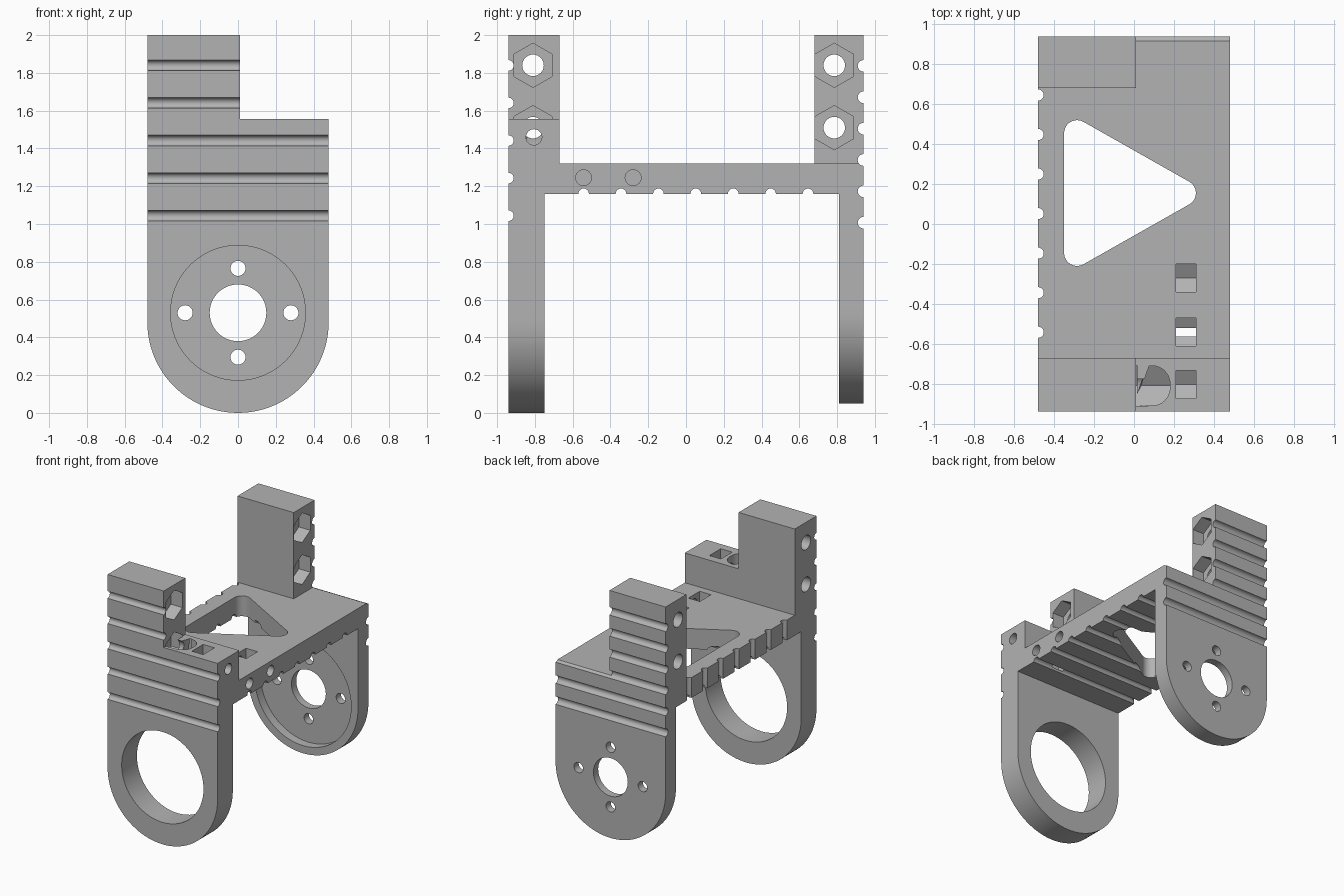
import bpy, bmesh
from math import cos, sin, pi, radians
from mathutils import Vector

if "Cube" in bpy.data.objects:
    bpy.data.objects.remove(bpy.data.objects["Cube"], do_unlink=True)

W = 0.48            # half width
D = 0.94            # half depth
DECK_LO, DECK_HI = 1.16, 1.32
BLOCK_TOP = 1.555
SPLIT = 0.01        # inner side of the towers
HUB = 0.53          # height of the pivot axis
GROOVE = 0.028


def arc(u, v, r, start=0, sweep=360, n=48):
    """Points on an arc; a full turn leaves out the repeated end point."""
    count = n if sweep == 360 else n + 1
    angles = [radians(start + sweep * i / n) for i in range(count)]
    return [(u + r * cos(a), v + r * sin(a)) for a in angles]


def rect(u0, u1, v0, v1):
    return [(u0, v0), (u1, v0), (u1, v1), (u0, v1)]


def prism(name, points, axis, a, b):
    """Extrude a flat outline along X (y, z), Y (x, z) or Z (x, y)."""
    place = {"X": lambda u, v: Vector((a, u, v)),
             "Y": lambda u, v: Vector((u, a, v)),
             "Z": lambda u, v: Vector((u, v, a))}[axis]
    step = {"X": Vector((b - a, 0, 0)), "Y": Vector((0, b - a, 0)),
            "Z": Vector((0, 0, b - a))}[axis]
    bm = bmesh.new()
    face = bm.faces.new([bm.verts.new(place(u, v)) for u, v in points])
    ext = bmesh.ops.extrude_face_region(bm, geom=[face])
    bmesh.ops.translate(bm, vec=step,
                        verts=[g for g in ext["geom"] if isinstance(g, bmesh.types.BMVert)])
    bmesh.ops.recalc_face_normals(bm, faces=bm.faces)
    mesh = bpy.data.meshes.new(name)
    bm.to_mesh(mesh)
    bm.free()
    obj = bpy.data.objects.new(name, mesh)
    bpy.context.scene.collection.objects.link(obj)
    return obj


def combine(target, other, operation):
    """Apply one boolean and discard the second object."""
    mod = target.modifiers.new("boolean", "BOOLEAN")
    mod.operation, mod.solver, mod.object = operation, "EXACT", other
    bpy.context.view_layer.update()
    graph = bpy.context.evaluated_depsgraph_get()
    mesh = bpy.data.meshes.new_from_object(target.evaluated_get(graph))
    target.modifiers.clear()
    target.data = mesh
    bpy.data.objects.remove(other, do_unlink=True)


def cut(points, axis, a, b):
    combine(body, prism("cutter", points, axis, a, b), "DIFFERENCE")


def ear(base, top):
    """Plate outline with a half-round lower end."""
    return arc(0, base + W, W, 180, 180) + [(W, top), (-W, top)]


def nut_slot(c, z, r, top):
    """Nut pocket outline, point down and open at the top."""
    h = r * cos(pi / 6)
    return [(c - h, top), (c - h, z - r / 2), (c, z - r), (c + h, z - r / 2), (c + h, top)]


# Solid body: front ear, back ear, deck, front block and two towers
body = prism("bracket_body", ear(0, BLOCK_TOP), "Y", -D, -0.75)
for part in (
    prism("deck", rect(-D, D, DECK_LO, DECK_HI), "X", -W, W),
    prism("back_ear", ear(HUB - W, DECK_HI), "Y", 0.81, D),
    prism("front_block", rect(-D, -0.67, DECK_LO, BLOCK_TOP), "X", -W, W),
    prism("front_tower", rect(-D, -0.67, DECK_LO, 2), "X", -W, SPLIT),
    prism("back_tower", rect(0.68, D, DECK_LO, 2), "X", -W, SPLIT),
):
    combine(body, part, "UNION")

# Large front ring opening
cut(arc(0, HUB, 0.357, n=64), "Y", -1.1, -0.6)

# Back ear: round inner recess, hub hole and four screw holes
cut(arc(0, HUB, 0.42, n=64), "Y", 0.7, 0.88)
cut(arc(0, HUB, 0.15), "Y", 0.7, 1.1)
for x, z in ((0.28, 0), (-0.28, 0), (0, 0.235), (0, -0.235)):
    cut(arc(x, HUB + z, 0.04, n=24), "Y", 0.7, 1.1)

# Rounded triangular opening in the deck
cut(arc(-0.285, 0.455, 0.065, 60, 120, 12) + arc(-0.285, -0.145, 0.065, 180, 120, 12)
    + arc(0.245, 0.155, 0.065, 300, 120, 12), "Z", 1, 1.5)

# Wire grooves across the front, back, underside and right edge
for i in range(5):
    cut(arc(-D, 1.84 - 0.199 * i, GROOVE, n=20), "X", -0.6, 0.6)
for i in range(6):
    cut(arc(D, 1.837 - 0.166 * i, GROOVE + 0.003, n=20), "X", -0.6, 0.6)
for i in range(7):
    y = -0.542 + 0.198 * i
    cut(arc(y, DECK_LO, GROOVE, n=20), "X", -0.6, 0.6)
    cut(arc(-W, y, GROOVE, n=20), "Z", 1, 1.45)

# Side screw holes with small drop-in nut slots
for y, z, top in ((-0.805, 1.46, 1.7), (-0.542, 1.245, 1.45), (-0.28, 1.245, 1.45)):
    cut(arc(y, z, 0.042, n=24), "X", 0.15, 0.6)
    cut(nut_slot(y if y < -0.3 else -0.27, z, 0.081, top), "X", 0.21, 0.31)

# Tower bolt holes with hexagonal recesses
for y in (-0.81, 0.785):
    for z in (1.84, 1.51):
        cut(arc(y, z, 0.057, n=32), "X", -0.6, 0.1 if z < 1.6 and y < 0 else 0.005)
        cut(arc(y, z, 0.117, 90, n=6), "X", SPLIT - 0.1, SPLIT + 0.005)

# Open nut pocket in the front block, rounded at its far end
pocket = prism("pocket_cutter", nut_slot(-0.81, 1.51, 0.117, 1.7), "X", SPLIT, 0.3)
plan = prism("pocket_plan", [(SPLIT, -0.95)] + arc(0.09, -0.82, 0.09, 270, 90, 12)
             + arc(0.09, -0.80, 0.09, 0, 90, 12) + [(SPLIT, -0.71)], "Z", 1.3, 1.8)
plan.data.vertices[0].co.y = plan.data.vertices[27].co.y = -0.91
combine(pocket, plan, "INTERSECT")
combine(body, pocket, "DIFFERENCE")

# Plain grey finish
grey = bpy.data.materials.new("plain_grey")
grey.use_nodes = True
colour = (0.45, 0.45, 0.45, 1)
grey.diffuse_color = colour
grey.node_tree.nodes["Principled BSDF"].inputs["Base Color"].default_value = colour
body.data.materials.clear()
body.data.materials.append(grey)
for face in body.data.polygons:
    face.material_index = 0

bpy.ops.object.select_all(action="DESELECT")
body.select_set(True)
bpy.context.view_layer.objects.active = body
bpy.ops.object.shade_smooth_by_angle(angle=radians(30))
